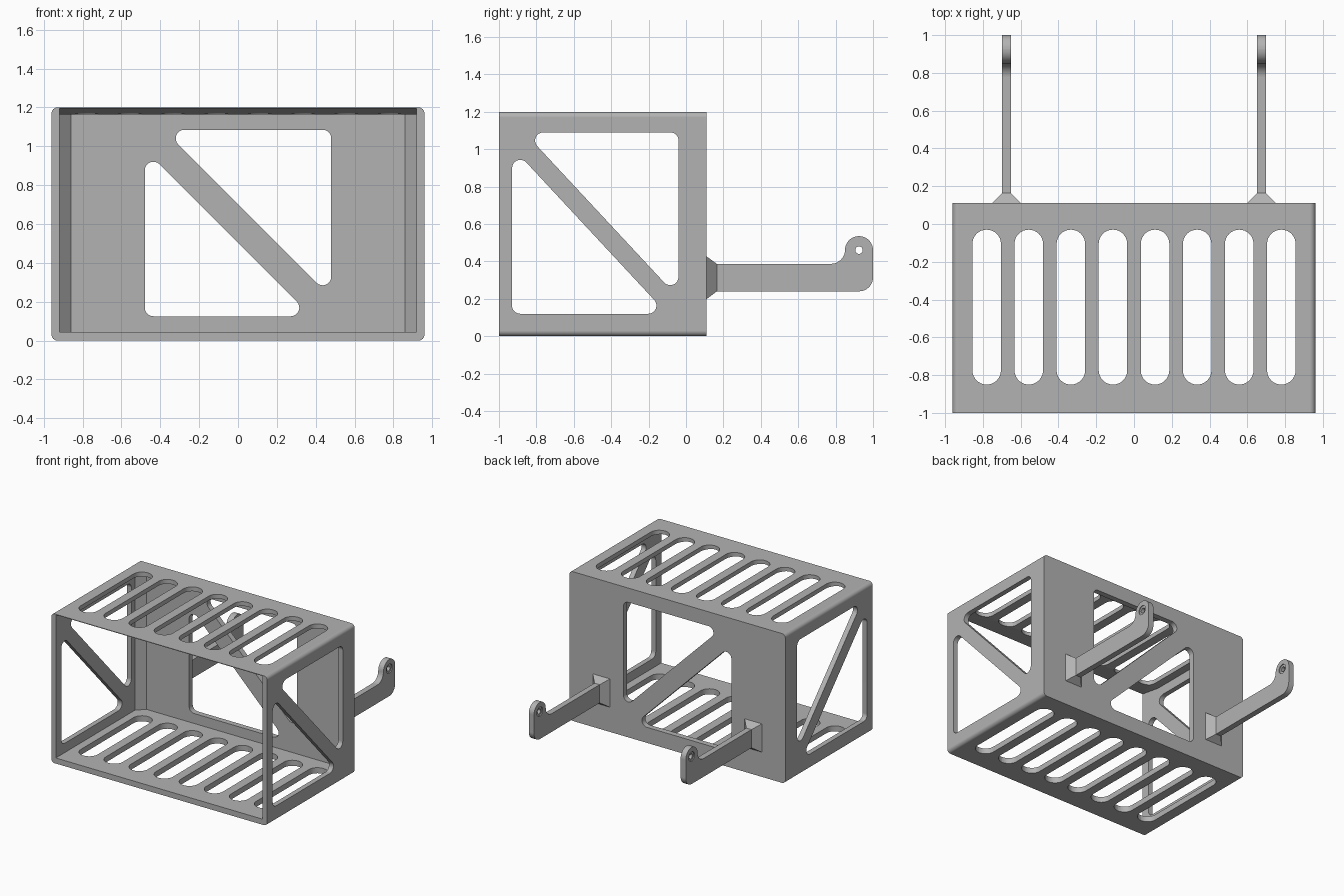
import bpy, bmesh, math
from mathutils import Vector

if "Cube" in bpy.data.objects:
    bpy.data.objects.remove(bpy.data.objects["Cube"])

grey = bpy.data.materials.new("plain grey")
grey.diffuse_color = (0.45, 0.45, 0.45, 1)
grey.use_nodes = True
grey.node_tree.nodes["Principled BSDF"].inputs["Base Color"].default_value = grey.diffuse_color


def rounded(corners, segs=8):
    """Outline from (u, v, radius) corners, each replaced by an arc."""
    out = []
    n = len(corners)
    for i, (u, v, r) in enumerate(corners):
        p = Vector((u, v))
        if r == 0:
            out.append(p)
            continue
        d1 = (Vector(corners[i - 1][:2]) - p).normalized()
        d2 = (Vector(corners[(i + 1) % n][:2]) - p).normalized()
        half = d1.angle(d2) / 2
        t1 = p + d1 * r / math.tan(half)
        t2 = p + d2 * r / math.tan(half)
        c = p + (d1 + d2).normalized() * r / math.sin(half)
        a1 = math.atan2(t1.y - c.y, t1.x - c.x)
        a2 = math.atan2(t2.y - c.y, t2.x - c.x)
        da = (a2 - a1 + math.pi) % (2 * math.pi) - math.pi
        for k in range(segs + 1):
            a = a1 + da * k / segs
            out.append(c + Vector((math.cos(a), math.sin(a))) * r)
    return out


def circle(u, v, r, n=32):
    return [Vector((u + r * math.cos(2 * math.pi * k / n),
                    v + r * math.sin(2 * math.pi * k / n))) for k in range(n)]


def prism(name, outline, axis, a, b):
    """Extrude a 2D outline along an axis from a to b."""
    place = {"x": lambda p, h: (h, p[0], p[1]),
             "y": lambda p, h: (p[0], h, p[1]),
             "z": lambda p, h: (p[0], p[1], h)}[axis]
    bm = bmesh.new()
    lo = [bm.verts.new(place(p, a)) for p in outline]
    hi = [bm.verts.new(place(p, b)) for p in outline]
    bm.faces.new(lo)
    bm.faces.new(hi)
    n = len(lo)
    for i in range(n):
        j = (i + 1) % n
        bm.faces.new((lo[i], lo[j], hi[j], hi[i]))
    return finish(name, bm)


def finish(name, bm):
    bmesh.ops.recalc_face_normals(bm, faces=bm.faces)
    me = bpy.data.meshes.new(name)
    bm.to_mesh(me)
    bm.free()
    ob = bpy.data.objects.new(name, me)
    bpy.context.collection.objects.link(ob)
    me.materials.append(grey)
    return ob


def activate(ob):
    bpy.ops.object.select_all(action="DESELECT")
    ob.select_set(True)
    bpy.context.view_layer.objects.active = ob


def cut(ob, cutter):
    m = ob.modifiers.new("cut", "BOOLEAN")
    m.operation = "DIFFERENCE"
    m.solver = "EXACT"
    m.object = cutter
    activate(ob)
    bpy.ops.object.modifier_apply(modifier=m.name)
    bpy.data.objects.remove(cutter)


def smooth(ob):
    activate(ob)
    bpy.ops.object.shade_smooth_by_angle(angle=math.radians(25))
    m = ob.modifiers.new("face normals", "WEIGHTED_NORMAL")
    m.keep_sharp = True


# Basket shell, rounded along its long edges
W, R = 0.96, 0.03
shell = prism("basket_shell",
              rounded([(-W, 0, R), (W, 0, R), (W, 1.2, R), (-W, 1.2, R)]),
              "y", -1, 0.11)

# Cavity open at the front, chamfered in the back corners
cut(shell, prism("cavity",
                 [(-0.92, -1.2), (0.92, -1.2), (0.92, 0.005),
                  (0.86, 0.065), (-0.86, 0.065), (-0.92, 0.005)],
                 "z", 0.045, 1.165))
# Ceiling thins toward the front edge
cut(shell, prism("ceiling_slope",
                 [(-1.18, 1.0), (-0.82, 1.0), (-0.82, 1.165), (-1.18, 1.225)],
                 "x", -0.92, 0.92))

# Triangular windows in the back wall
r = 0.044
for tri in ([(-0.48, 0.125, r), (0.378, 0.125, r), (-0.48, 0.983, r)],
            [(0.48, 1.085, r), (-0.383, 1.085, r), (0.48, 0.222, r)]):
    cut(shell, prism("back_window", rounded(tri), "y", -0.05, 0.3))

# Triangular windows through both side walls
for tri in ([(-0.93, 0.12, r), (-0.101, 0.12, r), (-0.93, 1.011, r)],
            [(-0.04, 1.09, r), (-0.864, 1.09, r), (-0.04, 0.205, r)]):
    cut(shell, prism("side_window", rounded(tri), "x", -1.2, 1.2))

# Slots through the top and the floor
for i in range(8):
    x, h = -0.78 + i * 1.56 / 7, 0.0755
    cut(shell, prism("slot",
                     rounded([(x - h, -0.85, h - 0.0005), (x + h, -0.85, h - 0.0005),
                              (x + h, -0.03, h - 0.0005), (x - h, -0.03, h - 0.0005)]),
                     "z", -0.2, 1.4))
smooth(shell)

# Mounting arms on the back
for side, sx in (("left", -1), ("right", 1)):
    x, t = sx * 0.675, 0.023
    arm = prism(side + "_arm",
                rounded([(0.10, 0.24, 0), (1.0, 0.24, 0.075), (1.0, 0.535, 0.0745),
                         (0.85, 0.535, 0.0745), (0.85, 0.387, 0.075),
                         (0.10, 0.387, 0)], 10),
                "x", x - t, x + t)
    # Pin hole with a shallow recess on each face
    cut(arm, prism("pin_hole", circle(0.925, 0.46, 0.02), "x", x - 0.1, x + 0.1))
    for s in (-1, 1):
        cut(arm, prism("pin_recess", circle(0.925, 0.46, 0.037), "x",
                       x + s * (t - 0.008), x + s * 0.1))
    smooth(arm)

    # Flared foot where the arm meets the wall
    bm = bmesh.new()
    rings = []
    for y, hx, z0, z1 in ((0.105, 0.081, 0.195, 0.43), (0.165, t, 0.24, 0.387)):
        rings.append([bm.verts.new(c) for c in ((x - hx, y, z0), (x + hx, y, z0),
                                                (x + hx, y, z1), (x - hx, y, z1))])
    bm.faces.new(rings[0])
    bm.faces.new(rings[1])
    for i in range(4):
        j = (i + 1) % 4
        bm.faces.new((rings[0][i], rings[0][j], rings[1][j], rings[1][i]))
    finish(side + "_arm_foot", bm)
